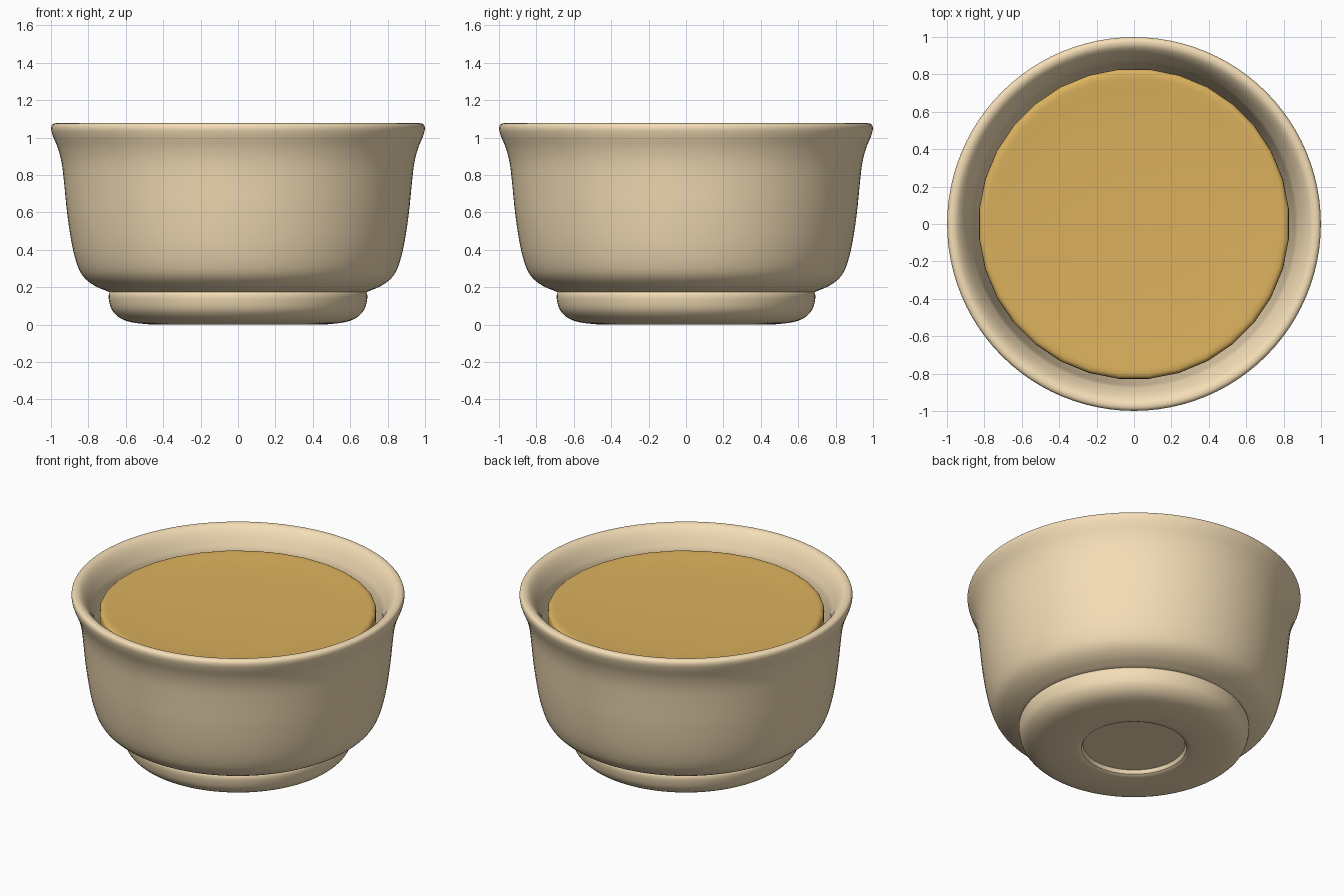
import bpy, bmesh, math
from mathutils import Vector

if "Cube" in bpy.data.objects:
    bpy.data.objects.remove(bpy.data.objects["Cube"])


def smooth_profile(pts, steps=4):
    """Catmull-Rom curve through the (radius, z) points."""
    p = [Vector(q) for q in pts]
    p = [2 * p[0] - p[1]] + p + [2 * p[-1] - p[-2]]
    out = []
    for a, b, c, d in zip(p, p[1:], p[2:], p[3:]):
        for i in range(steps):
            t = i / steps
            out.append(0.5 * (2 * b + (c - a) * t + (2 * a - 5 * b + 4 * c - d) * t * t
                              + (3 * b - a - 3 * c + d) * t ** 3))
    return out + [p[-2]]


def lathe(name, profile, sides, mat, turn=0.0):
    bm = bmesh.new()
    verts = [bm.verts.new((max(r, 0) * math.cos(turn), max(r, 0) * math.sin(turn), z))
             for r, z in profile]
    edges = [bm.edges.new(e) for e in zip(verts, verts[1:])]
    bmesh.ops.spin(bm, geom=verts + edges, axis=(0, 0, 1), cent=(0, 0, 0),
                   angle=2 * math.pi, steps=sides, use_merge=True)
    bmesh.ops.remove_doubles(bm, verts=bm.verts, dist=1e-5)
    bmesh.ops.recalc_face_normals(bm, faces=bm.faces)
    me = bpy.data.meshes.new(name)
    bm.to_mesh(me)
    bm.free()
    me.materials.append(mat)
    ob = bpy.data.objects.new(name, me)
    bpy.context.collection.objects.link(ob)
    bpy.ops.object.select_all(action='DESELECT')
    ob.select_set(True)
    bpy.context.view_layer.objects.active = ob
    bpy.ops.object.shade_smooth_by_angle(angle=math.radians(40))
    return ob


def material(name, rgb):
    m = bpy.data.materials.new(name)
    m.diffuse_color = (*rgb, 1)
    m.use_nodes = True
    m.node_tree.nodes["Principled BSDF"].inputs["Base Color"].default_value = m.diffuse_color
    return m


cream = material("cream_ceramic", (0.91, 0.73, 0.47))
amber = material("amber_liquid", (0.71, 0.44, 0.11))

# Bowl: outer wall, flared rounded rim, then inner wall to the centre
underside = [Vector((0, 0.172)), Vector((0.5, 0.172))]
wall = smooth_profile([
    (0.69, 0.175), (0.77, 0.21), (0.83, 0.26), (0.865, 0.335), (0.892, 0.45),
    (0.914, 0.60), (0.929, 0.75), (0.942, 0.86), (0.962, 0.94), (0.988, 1.005),
    (0.999, 1.045), (0.993, 1.069), (0.972, 1.077), (0.945, 1.068), (0.915, 1.035),
    (0.885, 0.98), (0.865, 0.92), (0.845, 0.75), (0.81, 0.50), (0.74, 0.35),
    (0.55, 0.27), (0.0, 0.25)])
lathe("bowl", underside + wall, 96, cream)

# Foot ring with rounded lower edge and a shallow central recess
foot = smooth_profile([
    (0.67, 0.19), (0.69, 0.165), (0.689, 0.125), (0.672, 0.075), (0.63, 0.035),
    (0.57, 0.013), (0.48, 0.002), (0.40, 0.0), (0.34, 0.003), (0.315, 0.012)])
recess = [Vector((0.305, 0.035)), Vector((0.0, 0.035))]
lathe("foot", [Vector((0, 0.19))] + foot + recess, 96, cream)

# Liquid: slightly dished surface with a rounded edge, filling the bowl
liquid = smooth_profile([
    (0.0, 0.945), (0.35, 0.948), (0.62, 0.956), (0.76, 0.965), (0.80, 0.966),
    (0.822, 0.958), (0.831, 0.935), (0.828, 0.85), (0.80, 0.60), (0.70, 0.38),
    (0.0, 0.30)])
lathe("liquid", liquid, 32, amber, math.pi / 32)
